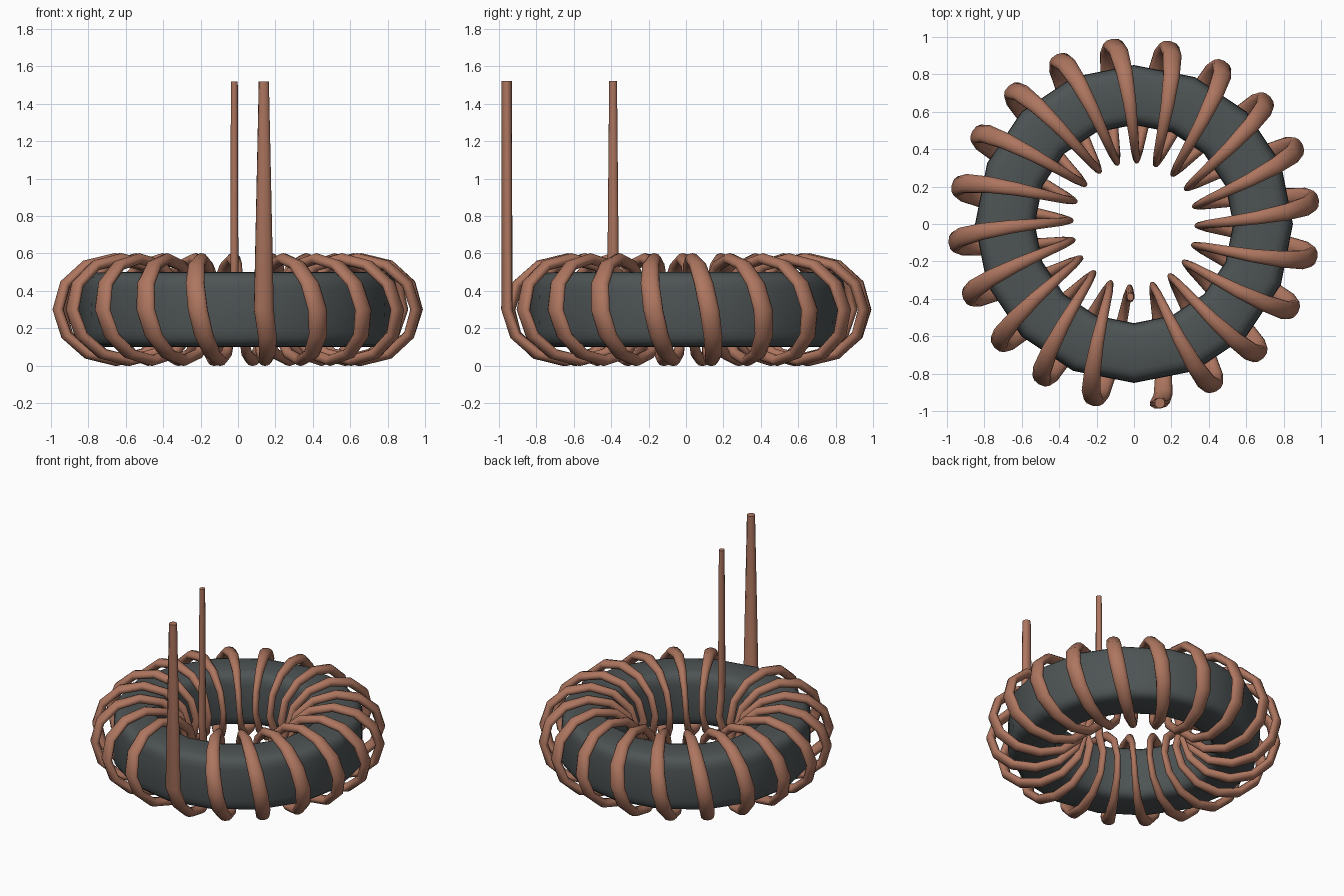
import bpy, bmesh, math
from math import sin, cos, pi, radians, copysign

if "Cube" in bpy.data.objects:
    bpy.data.objects.remove(bpy.data.objects["Cube"])


def make_material(name, colour):
    mat = bpy.data.materials.new(name)
    mat.use_nodes = True
    mat.diffuse_color = (*colour, 1)
    mat.node_tree.nodes["Principled BSDF"].inputs["Base Color"].default_value = (*colour, 1)
    return mat


def sweep(name, rings, mat, closed):
    """Skin a list of equal rings of points into one smooth object."""
    bm = bmesh.new()
    loops = [[bm.verts.new(p) for p in ring] for ring in rings]
    n = len(loops[0])
    pairs = list(zip(loops, loops[1:]))
    if closed:
        pairs.append((loops[-1], loops[0]))
    else:
        bm.faces.new(loops[0])
        bm.faces.new(loops[-1])
    for a, b in pairs:
        for i in range(n):
            j = (i + 1) % n
            bm.faces.new((a[i], a[j], b[j], b[i]))
    bmesh.ops.recalc_face_normals(bm, faces=bm.faces)
    mesh = bpy.data.meshes.new(name)
    bm.to_mesh(mesh)
    bm.free()
    mesh.materials.append(mat)
    obj = bpy.data.objects.new(name, mesh)
    bpy.context.collection.objects.link(obj)
    bpy.ops.object.select_all(action='DESELECT')
    obj.select_set(True)
    bpy.context.view_layer.objects.active = obj
    bpy.ops.object.shade_smooth_by_angle(angle=radians(60))
    return obj


def polar(r, theta, z):
    return (r * cos(theta), r * sin(theta), z)


copper = make_material("copper", (0.42, 0.18, 0.115))
ferrite = make_material("dark grey", (0.075, 0.087, 0.09))

MID_Z = 0.3

# Ring core with a rounded-rectangle section
SIDES, SECTION = 16, 24


def rounded(v):
    return copysign(abs(v) ** 0.42, v)


core_rings = []
for s in range(SIDES):
    theta = 2 * pi * s / SIDES
    core_rings.append([
        polar(0.69 + 0.16 * rounded(cos(a)), theta, MID_Z + 0.2 * rounded(sin(a)))
        for a in (2 * pi * k / SECTION for k in range(SECTION))])
sweep("ring_core", core_rings, ferrite, True)

# Wire: one helix bent round the core, its width growing with the radius
STEPS, TURNS = 12, 19.5
START, PITCH = radians(-81.8), radians(17.84)


def wire_ring(theta, r, z, phi, wide=1.0, thick=1.0):
    ring = []
    for k in range(10):
        a = 2 * pi * k / 10
        out = 0.03 * thick * cos(a)
        ring.append(polar(r + out * cos(phi), theta + 0.057 * wide * sin(a),
                          z - out * sin(phi)))
    return ring


TOP = 1.52
wire = [wire_ring(START, 0.967, TOP, 0, 0.5, 0.95)]    # outer lead
for i in range(int(TURNS * STEPS) + 1):
    t = i / STEPS
    phi = 2 * pi * t
    wire.append(wire_ring(START + PITCH * t, 0.66 + 0.307 * cos(phi),
                          MID_Z - 0.272 * sin(phi), phi))
end = START + PITCH * (TURNS + 0.06)
wire.append(wire_ring(end, 0.385, 0.43, pi + 0.2))     # inner lead
wire.append(wire_ring(end, 0.39, 0.55, pi))
wire.append(wire_ring(end, 0.39, TOP, pi, 0.85, 0.7))
sweep("wire_winding", wire, copper, False)
